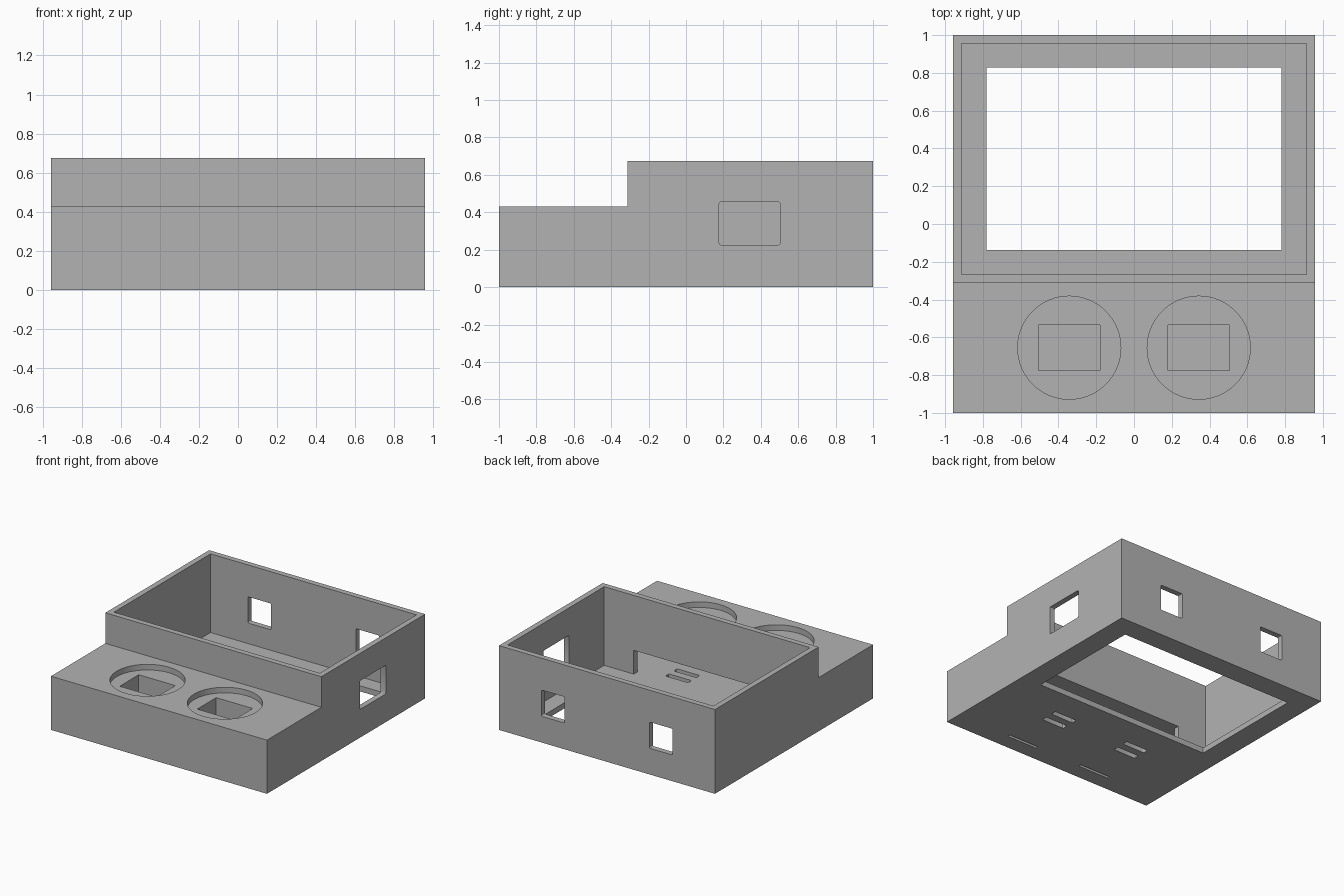
import bpy, bmesh
from mathutils import Vector, Matrix

cube = bpy.data.objects.get("Cube")
if cube:
    bpy.data.objects.remove(cube, do_unlink=True)

grey = bpy.data.materials.new("plain grey")
grey.diffuse_color = (0.45, 0.45, 0.45, 1)
grey.use_nodes = True
grey.node_tree.nodes["Principled BSDF"].inputs["Base Color"].default_value = (0.45, 0.45, 0.45, 1)

HALF_X = 0.957
WALL = 0.045
FLOOR = 0.045
LOW, HIGH = 0.43, 0.675
STEP_Y = -0.312
CEILING = 0.235


def add_object(name, bm):
    bmesh.ops.recalc_face_normals(bm, faces=bm.faces)
    mesh = bpy.data.meshes.new(name)
    bm.to_mesh(mesh)
    bm.free()
    obj = bpy.data.objects.new(name, mesh)
    bpy.context.collection.objects.link(obj)
    mesh.materials.append(grey)
    return obj


def cut(tool):
    """Subtract a tool from the housing, then discard the tool."""
    tool.hide_render = True
    mod = housing.modifiers.new("cut", 'BOOLEAN')
    mod.operation = 'DIFFERENCE'
    mod.solver = 'EXACT'
    mod.object = tool
    bpy.context.view_layer.objects.active = housing
    bpy.ops.object.modifier_apply(modifier=mod.name)
    bpy.data.objects.remove(tool, do_unlink=True)


def cut_box(name, x, y, z, axis=None, radius=0.01):
    """Cut a box given by ranges; edges along the axis may be rounded."""
    lo, hi = Vector((x[0], y[0], z[0])), Vector((x[1], y[1], z[1]))
    bm = bmesh.new()
    bmesh.ops.create_cube(bm, size=1)
    bmesh.ops.scale(bm, vec=hi - lo, verts=bm.verts)
    bmesh.ops.translate(bm, vec=(lo + hi) / 2, verts=bm.verts)
    if axis is not None:
        edges = [e for e in bm.edges
                 if abs((e.verts[0].co - e.verts[1].co).normalized()[axis]) > 0.9]
        bmesh.ops.bevel(bm, geom=edges, offset=radius, segments=3,
                        profile=0.5, affect='EDGES')
    cut(add_object(name, bm))


def cut_disc(name, x, y, radius, z):
    bm = bmesh.new()
    bmesh.ops.create_cone(bm, cap_ends=True, segments=64, radius1=radius,
                          radius2=radius, depth=z[1] - z[0],
                          matrix=Matrix.Translation((x, y, (z[0] + z[1]) / 2)))
    cut(add_object(name, bm))


# Stepped housing: side profile extruded across the width
bm = bmesh.new()
profile = [(-1, 0), (1, 0), (1, HIGH), (STEP_Y, HIGH), (STEP_Y, LOW), (-1, LOW)]
side = bm.faces.new([bm.verts.new((-HALF_X, y, z)) for y, z in profile])
ext = bmesh.ops.extrude_face_region(bm, geom=[side])
bmesh.ops.translate(bm, vec=(2 * HALF_X, 0, 0),
                    verts=[v for v in ext["geom"] if isinstance(v, bmesh.types.BMVert)])
housing = add_object("housing", bm)

inner = HALF_X - WALL

# Open rear tray, its floor opening and the hollow front compartment
cut_box("tray_cavity", (-inner, inner), (STEP_Y + WALL, 1 - WALL), (FLOOR, 1))
cut_box("floor_opening", (-0.78, 0.78), (-0.138, 0.828), (-0.2, 0.2))
cut_box("front_cavity", (-inner, inner), (WALL - 1, STEP_Y), (FLOOR, CEILING))

# Wide passage through the dividing wall
cut_box("divider_passage", (-0.65, 0.65), (STEP_Y - 0.05, -0.2), (FLOOR, CEILING))

# Side window, on one side only
cut_box("side_window", (0.85, 1.1), (0.177, 0.503), (0.226, 0.455), axis=0)

for s in (-1, 1):
    c = s * 0.343
    # Round recess with a rectangular well
    cut_disc("round_recess", c, -0.655, 0.273, (LOW - WALL, LOW + 0.2))
    cut_box("well", (c - 0.162, c + 0.162), (-0.775, -0.535), (CEILING - 0.05, LOW + 0.1))
    # Back window
    w = s * 0.478
    cut_box("back_window", (w - 0.103, w + 0.103), (0.9, 1.1), (0.21, 0.42), axis=1)
    # Floor slots
    for y in (-0.5, -0.395):
        cut_box("floor_slot", (c - 0.1, c + 0.1), (y - 0.022, y + 0.022),
                (-0.1, 0.1), axis=2)
    cut_box("floor_slit", (c - 0.137, c + 0.137), (-0.873, -0.85), (-0.1, 0.1))

# Flat faces, smooth only around the round recesses
bpy.ops.object.select_all(action='DESELECT')
housing.select_set(True)
bpy.context.view_layer.objects.active = housing
bpy.ops.object.shade_smooth_by_angle()
